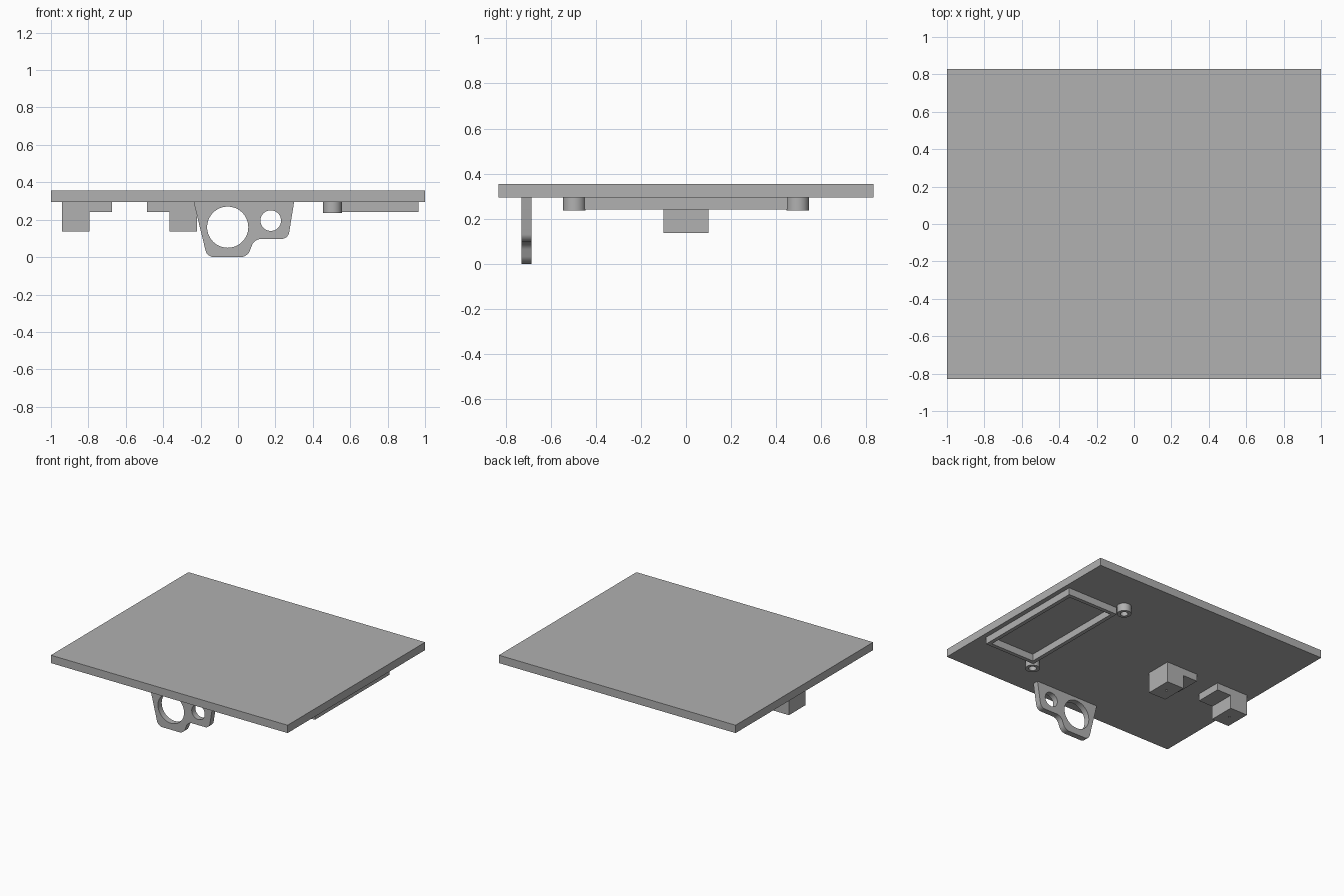
import bpy, bmesh
from mathutils import Matrix

if "Cube" in bpy.data.objects:
    bpy.data.objects.remove(bpy.data.objects["Cube"], do_unlink=True)

GREY = bpy.data.materials.new("light_grey")
GREY.use_nodes = True
COLOUR = (0.44, 0.44, 0.44, 1)
GREY.diffuse_color = COLOUR
GREY.node_tree.nodes["Principled BSDF"].inputs["Base Color"].default_value = COLOUR

UNDER = 0.295  # underside of the plate
TOP = 0.355


def make(name, bm):
    bmesh.ops.recalc_face_normals(bm, faces=bm.faces)
    mesh = bpy.data.meshes.new(name)
    bm.to_mesh(mesh)
    bm.free()
    mesh.materials.append(GREY)
    obj = bpy.data.objects.new(name, mesh)
    bpy.context.collection.objects.link(obj)
    return obj


def box(name, x0, x1, y0, y1, z0, z1):
    bm = bmesh.new()
    bmesh.ops.create_cube(bm, size=1)
    bmesh.ops.scale(bm, vec=(x1 - x0, y1 - y0, z1 - z0), verts=bm.verts)
    bmesh.ops.translate(bm, vec=((x0 + x1) / 2, (y0 + y1) / 2, (z0 + z1) / 2), verts=bm.verts)
    return make(name, bm)


def cylinder(name, centre, radius, depth, axis="Z", sides=48):
    bm = bmesh.new()
    bmesh.ops.create_cone(bm, cap_ends=True, segments=sides, radius1=radius,
                          radius2=radius, depth=depth)
    if axis == "Y":
        bmesh.ops.rotate(bm, verts=bm.verts, matrix=Matrix.Rotation(1.5707963, 3, "X"))
    bmesh.ops.translate(bm, vec=centre, verts=bm.verts)
    return make(name, bm)


def prism(name, profile, y0, y1, rounded=(), radius=0.0):
    """Extrude an x-z profile along y, rounding the chosen corners."""
    bm = bmesh.new()
    verts = [bm.verts.new((x, y0, z)) for x, z in profile]
    bm.faces.new(verts)
    if rounded:
        bmesh.ops.bevel(bm, geom=[verts[i] for i in rounded], offset=radius,
                        offset_type="OFFSET", segments=8, profile=0.5, affect="VERTICES")
    result = bmesh.ops.extrude_face_region(bm, geom=bm.faces[:])
    moved = [g for g in result["geom"] if isinstance(g, bmesh.types.BMVert)]
    bmesh.ops.translate(bm, vec=(0, y1 - y0, 0), verts=moved)
    return make(name, bm)


def cut(obj, cutter):
    cutter.hide_render = True
    mod = obj.modifiers.new("cut", "BOOLEAN")
    mod.operation = "DIFFERENCE"
    mod.solver = "EXACT"
    mod.object = cutter
    bpy.context.view_layer.objects.active = obj
    bpy.ops.object.modifier_apply(modifier=mod.name)
    bpy.data.objects.remove(cutter, do_unlink=True)


def smooth(obj):
    bpy.ops.object.select_all(action="DESELECT")
    obj.select_set(True)
    bpy.context.view_layer.objects.active = obj
    bpy.ops.object.shade_smooth_by_angle(angle=0.6)


# Flat top plate
box("top_plate", -1, 1, -0.83, 0.83, UNDER, TOP)

# Hanging bracket with two round holes
outline = [(-0.237, UNDER), (-0.165, 0), (0.05, 0), (0.088, 0.097), (0.268, 0.097), (0.3, UNDER)]
bracket = prism("hanging_bracket", outline, -0.73, -0.685, rounded=(1, 2, 3, 4), radius=0.035)
for x, z, r in ((-0.055, 0.16, 0.11), (0.175, 0.195, 0.055)):
    cut(bracket, cylinder("hole_cutter", (x, -0.707, z), r, 0.2, axis="Y", sides=64))
smooth(bracket)

# Rectangular frame under the plate
frame = box("frame", 0.535, 0.965, -0.45, 0.45, 0.242, UNDER)
wall = 0.03
cut(frame, box("frame_cutter", 0.535 + wall, 0.965 - wall, -0.45 + wall, 0.45 - wall, 0.2, 0.4))

# Hollow standoffs beside the frame corners
for label, side in (("front", -1), ("back", 1)):
    y = side * 0.495
    standoff = cylinder(label + "_standoff", (0.505, y, (0.236 + UNDER) / 2), 0.05, UNDER - 0.236)
    cut(standoff, cylinder("bore_cutter", (0.505, y, 0.27), 0.027, 0.2))
    smooth(standoff)

# Mirrored pair of stepped blocks with pilot holes
MIDDLE = -0.58
for label, side in (("right", -1), ("left", 1)):
    inner, step, outer = (MIDDLE + side * d for d in (0.093, 0.213, 0.36))
    profile = [(inner, UNDER), (inner, 0.24), (step, 0.24),
               (step, 0.137), (outer, 0.137), (outer, UNDER)]
    block = prism(label + "_stepped_block", profile, -0.1, 0.1)
    cut(block, cylinder("pilot_cutter", ((step + outer) / 2, 0, 0.137), 0.008, 0.16, sides=16))
